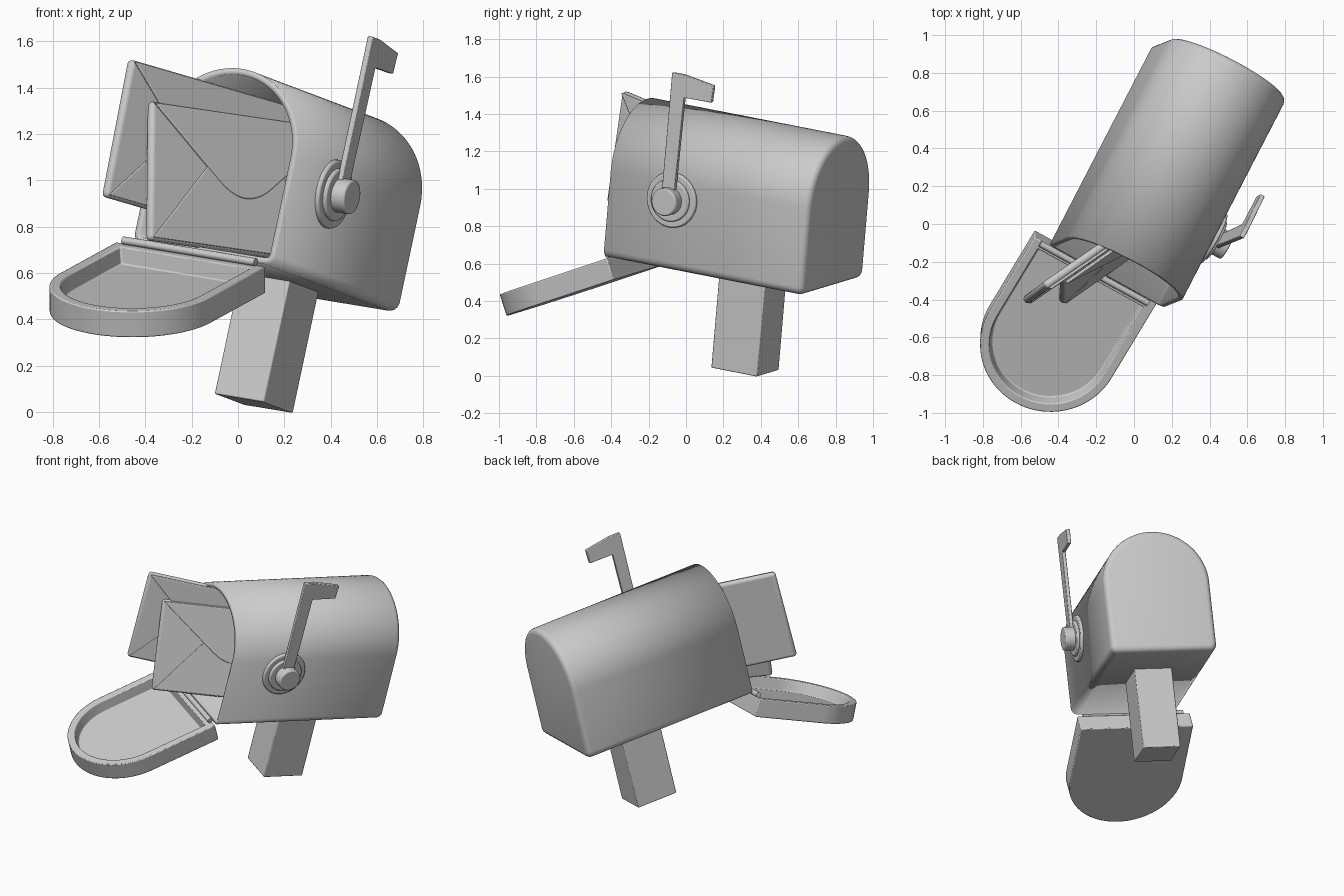
import bpy, bmesh
from math import sin, cos, pi, radians
from mathutils import Matrix, Vector

if "Cube" in bpy.data.objects:
    bpy.data.objects.remove(bpy.data.objects["Cube"])


def frame(origin, x, y):
    """Matrix from an origin and two (nearly) perpendicular axes."""
    x = Vector(x).normalized()
    z = x.cross(Vector(y)).normalized()
    m = Matrix((x, z.cross(x), z)).transposed().to_4x4()
    m.translation = Vector(origin)
    return m


# tilted mailbox frame: x = width, y = front to back, z = up
U = Vector((0.205, 0.08, 0.976)).normalized()
L = Vector((0.453, 0.875, -0.171))
BOX = frame((-0.15, -0.275, 0.682), L.cross(U), L)


def arc(cx, cy, r, a0, a1, n):
    return [(cx + r * cos(a0 + (a1 - a0) * i / n), cy + r * sin(a0 + (a1 - a0) * i / n))
            for i in range(n + 1)]


def arch(r, h, corner=0.0):
    """Flat base, straight sides, round top."""
    if corner:
        base = arc(-r + corner, corner, corner, pi, 1.5 * pi, 5) + \
            arc(r - corner, corner, corner, -0.5 * pi, 0, 5)
    else:
        base = [(-r, 0), (r, 0)]
    return base + arc(0, h, r, 0, pi, 40)


def prism(name, pts, depth, mat, bevel=0.0, segs=2, edit=None):
    """Extrude a 2D outline along the frame's z axis."""
    bm = bmesh.new()
    low = [bm.verts.new((x, y, 0)) for x, y in pts]
    high = [bm.verts.new((x, y, depth)) for x, y in pts]
    n = len(pts)
    bottom = bm.faces.new(low[::-1])
    top = bm.faces.new(high)
    for i in range(n):
        j = (i + 1) % n
        bm.faces.new((low[i], low[j], high[j], high[i]))
    bm.normal_update()
    if edit:
        edit(bm, bottom, top)
    me = bpy.data.meshes.new(name)
    bm.transform(mat)
    bm.to_mesh(me)
    bm.free()
    ob = bpy.data.objects.new(name, me)
    bpy.context.collection.objects.link(ob)
    if bevel:
        b = ob.modifiers.new("bevel", "BEVEL")
        b.width, b.segments, b.limit_method = bevel, segs, "ANGLE"
        b.angle_limit = radians(40)
    for o in bpy.context.selected_objects:
        o.select_set(False)
    ob.select_set(True)
    bpy.context.view_layer.objects.active = ob
    bpy.ops.object.shade_smooth_by_angle(angle=radians(35))
    return ob


def rect(x0, y0, x1, y1):
    return [(x0, y0), (x1, y0), (x1, y1), (x0, y1)]


# hollow box, open at the front, rounded back edge
def open_front(bm, back, front):
    bmesh.ops.delete(bm, geom=[front], context="FACES_ONLY")
    bmesh.ops.bevel(bm, geom=list(back.edges), offset=0.035, segments=4,
                    profile=0.5, affect="EDGES")


body = prism("mailbox_body", arch(0.35, 0.47, 0.045), 1.21,
             BOX @ frame((0, 1.21, 0), (1, 0, 0), (0, 0, 1)), edit=open_front)
wall = body.modifiers.new("wall", "SOLIDIFY")
wall.thickness, wall.offset = 0.028, -1

# post
prism("post", rect(-0.123, 0.585, 0.123, 0.866), 0.545,
      BOX @ Matrix.Translation((0, 0, -0.535)), 0.006)


# door: shallow tray hinged below the opening
def tray(bm, bottom, top):
    bmesh.ops.inset_region(bm, faces=[top], thickness=0.048, use_even_offset=True)
    bmesh.ops.inset_region(bm, faces=[top], thickness=0.012, depth=-0.075,
                           use_even_offset=True)


t = radians(26)
DOOR = BOX @ frame((-0.06, 0, -0.01), (-1, 0, 0), (0, -cos(t), -sin(t)))
prism("door", arch(0.372, 0.48), 0.12, DOOR @ Matrix.Translation((0, 0, -0.12)),
      0.006, edit=tray)
prism("hinge", arc(0, 0, 0.017, 0, 2 * pi * 15 / 16, 15), 0.66,
      BOX @ frame((-0.39, -0.018, 0), (0, 1, 0), (0, 0, 1)))

# flag pivot: two washers and a knob on the right side
for name, r, w0, w1 in (("pivot_plate", 0.15, 0.34, 0.368),
                        ("pivot_washer", 0.115, 0.34, 0.385),
                        ("pivot_knob", 0.075, 0.34, 0.45)):
    prism(name, arc(0, 0, r, 0, 2 * pi * 39 / 40, 39), w1 - w0,
          BOX @ frame((w0, 0.385, 0.385), (0, 1, 0), (0, 0, 1)), 0.008)

# flag
prism("flag", [(0.345, 0.385), (0.42, 0.385), (0.43, 0.96), (0.597, 0.962),
               (0.602, 1.055), (0.42, 1.083), (0.346, 1.083)], 0.026,
      BOX @ frame((0.38, 0, 0), (0, 1, 0), (0, 0, 1)), 0.004)

# envelopes: padded slab with lower fold and rounded flap
EL, EH, ET = 1.0, 0.61, 0.045


def envelope(name, corner, along, up):
    m = frame(corner, along, up)
    prism(name, rect(0, 0, EL, EH), ET, m @ Matrix.Translation((0, 0, -ET)), 0.02, 4)
    fold = [(0.015, 0.012), (EL - 0.015, 0.012), (EL - 0.31, 0.37), (0.31, 0.37)]
    prism(name + "_fold", fold, 0.012, m @ Matrix.Translation((0, 0, -0.006)), 0.004)
    # quadratic curve rounds the tip of the flap
    a, b, c = Vector((0.36, 0.30)), Vector((0.5, 0.175)), Vector((EL - 0.36, 0.30))
    tip = [tuple(a * (1 - s) ** 2 + b * 2 * s * (1 - s) + c * s * s)
           for s in [i / 10 for i in range(11)]]
    prism(name + "_flap", [(0.012, EH - 0.008)] + tip + [(EL - 0.012, EH - 0.008)],
          0.02, m @ Matrix.Translation((0, 0, -0.008)), 0.005)


envelope("rear_envelope", (-0.57, -0.43, 0.93), (1, 0.69, -0.29), (0.15, 0.11, 0.58))
envelope("front_envelope", (-0.378, -0.43, 0.745), (1, 0.70, -0.145), (0.006, 0.117, 0.605))
